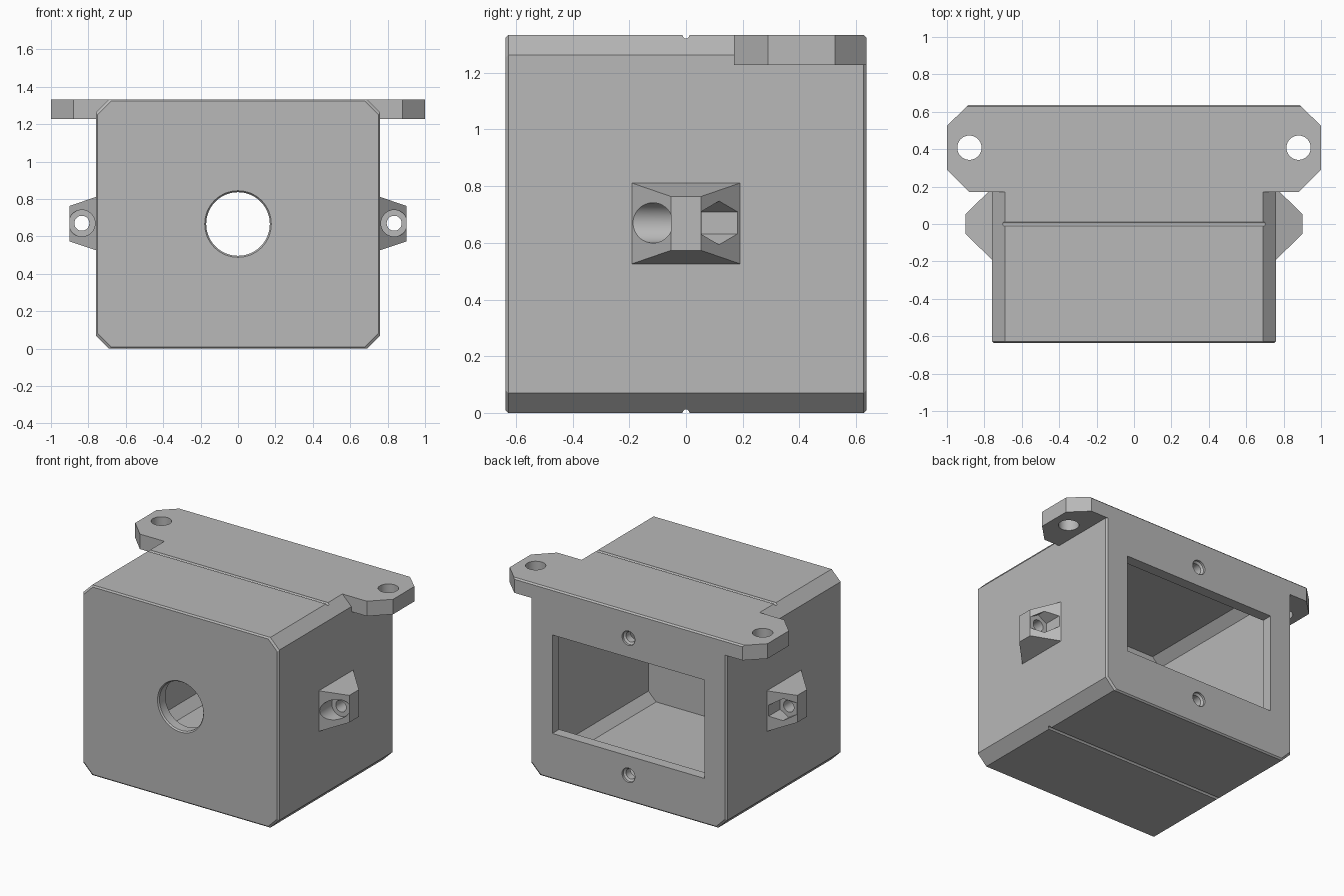
import bpy, bmesh
from math import sin, cos, pi
from mathutils import Vector

cube = bpy.data.objects.get("Cube")
if cube:
    bpy.data.objects.remove(cube, do_unlink=True)

grey = bpy.data.materials.new("plain grey")
grey.use_nodes = True
COLOUR = (0.48, 0.48, 0.48, 1)
grey.diffuse_color = COLOUR
grey.node_tree.nodes["Principled BSDF"].inputs["Base Color"].default_value = COLOUR

W, D, H = 0.76, 0.637, 1.333      # half width, half depth, height
MID = H / 2
WALL = 0.075


def loft(name, rings):
    """Closed solid through a list of matching point rings."""
    bm = bmesh.new()
    loops = [[bm.verts.new(p) for p in ring] for ring in rings]
    bm.faces.new(loops[0])
    bm.faces.new(loops[-1])
    for a, b in zip(loops, loops[1:]):
        for i in range(len(a)):
            j = (i + 1) % len(a)
            bm.faces.new((a[i], a[j], b[j], b[i]))
    bmesh.ops.recalc_face_normals(bm, faces=bm.faces)
    mesh = bpy.data.meshes.new(name)
    bm.to_mesh(mesh)
    bm.free()
    mesh.materials.append(grey)
    ob = bpy.data.objects.new(name, mesh)
    bpy.context.collection.objects.link(ob)
    return ob


def octagon(y, hx, hz, c):
    """Chamfered rectangle in the xz plane at depth y."""
    corners = [(hx - c, -hz), (hx, c - hz), (hx, hz - c), (hx - c, hz)]
    corners += [(-x, z) for x, z in reversed(corners)]
    return [(x, y, MID + z) for x, z in corners]


def rect(y, hx, hz):
    return [(sx * hx, y, MID + sz * hz) for sx, sz in ((-1, -1), (1, -1), (1, 1), (-1, 1))]


def lathe(name, axis, centre, steps, sides=48):
    """Round solid along an axis; steps are (position, radius)."""
    rings = []
    for pos, r in steps:
        ring = []
        for i in range(sides):
            a = 2 * pi * i / sides
            u, v = r * sin(a), r * cos(a)
            p = {"x": (pos, u, v), "y": (u, pos, v), "z": (u, v, pos)}[axis]
            ring.append(Vector(p) + Vector(centre))
        rings.append(ring)
    return loft(name, rings)


def combine(target, tool, operation):
    mod = target.modifiers.new("combine", "BOOLEAN")
    mod.object, mod.operation, mod.solver = tool, operation, "EXACT"
    bpy.context.view_layer.update()
    graph = bpy.context.evaluated_depsgraph_get()
    mesh = bpy.data.meshes.new_from_object(target.evaluated_get(graph))
    target.modifiers.clear()
    target.data = mesh
    bpy.data.objects.remove(tool, do_unlink=True)


def cut(target, tool):
    combine(target, tool, "DIFFERENCE")


# Main box with chamfered long edges and small end bevels
B = 0.01
housing = loft("housing", [
    octagon(-D, W - B, MID - B, 0.07), octagon(B - D, W, MID, 0.07),
    octagon(D - B, W, MID, 0.07), octagon(D, W - B, MID - B, 0.07)])

# Rear mounting flange, with its back top edge bevelled
half = [(0.88, 0.17), (1, 0.29), (1, 0.525), (0.885, D)]
outline = half + [(-x, y) for x, y in reversed(half)]
flange = loft("flange", [[(x, y, z) for x, y in outline] for z in (1.228, H)])
bm = bmesh.new()
bm.from_mesh(flange.data)
edges = [e for e in bm.edges if all(v.co.y > D - 0.001 and v.co.z > H - 0.001 for v in e.verts)]
bmesh.ops.bevel(bm, geom=edges, offset=B, segments=1, affect="EDGES")
bm.to_mesh(flange.data)
bm.free()
combine(housing, flange, "UNION")

# Side lugs: tapered blocks with a round recess in front and a hex pocket behind
for side in (-1, 1):
    lug = loft("lug", [
        [(side * x, sy * hy, MID + 0.002 + sz * hz)
         for sy, sz in ((-1, -1), (1, -1), (1, 1), (-1, 1))]
        for x, hy, hz in ((0.72, 0.23, 0.156), (0.90, 0.053, 0.095))])
    combine(housing, lug, "UNION")
    centre = (side * 0.835, 0, MID + 0.004)
    cut(housing, lathe("recess", "y", centre, [(-0.3, 0.071), (-0.053, 0.071)]))
    cut(housing, lathe("nut_pocket", "y", centre, [(0.055, 0.077), (0.3, 0.077)], 6))
    cut(housing, lathe("lug_hole", "y", centre, [(-0.35, 0.04), (0.35, 0.04)]))
    cut(housing, lathe("flange_hole", "z", (side * 0.88, 0.408, 0), [(1.1, 0.065), (1.5, 0.065)]))

# Hollow interior
cut(housing, loft("cavity", [octagon(y, W - WALL, MID - WALL, 0.06) for y in (WALL - D, D - WALL)]))

# Rear window
cut(housing, loft("window", [rect(y, 0.59, 0.345) for y in (0.4, 0.8)]))

# Front round opening with a bevelled rim
cut(housing, lathe("front_opening", "y", (0, 0, MID),
                   [(-0.8, 0.178), (-D, 0.178), (B - D, 0.17), (-0.4, 0.17)], 64))

# Countersunk screw holes above and below the window
for dz in (-0.48, 0.48):
    cut(housing, lathe("screw_hole", "y", (0, 0, MID + dz),
                       [(0.45, 0.036), (D - 0.025, 0.036), (D - 0.015, 0.05), (0.8, 0.05)], 32))

# Seam grooves across the top and bottom
for z in (0, H):
    cut(housing, lathe("groove", "x", (0, 0, z), [(-0.9, 0.012), (0.9, 0.012)], 16))

# Shading
bpy.ops.object.select_all(action="DESELECT")
housing.select_set(True)
bpy.context.view_layer.objects.active = housing
bpy.ops.object.shade_smooth_by_angle()
